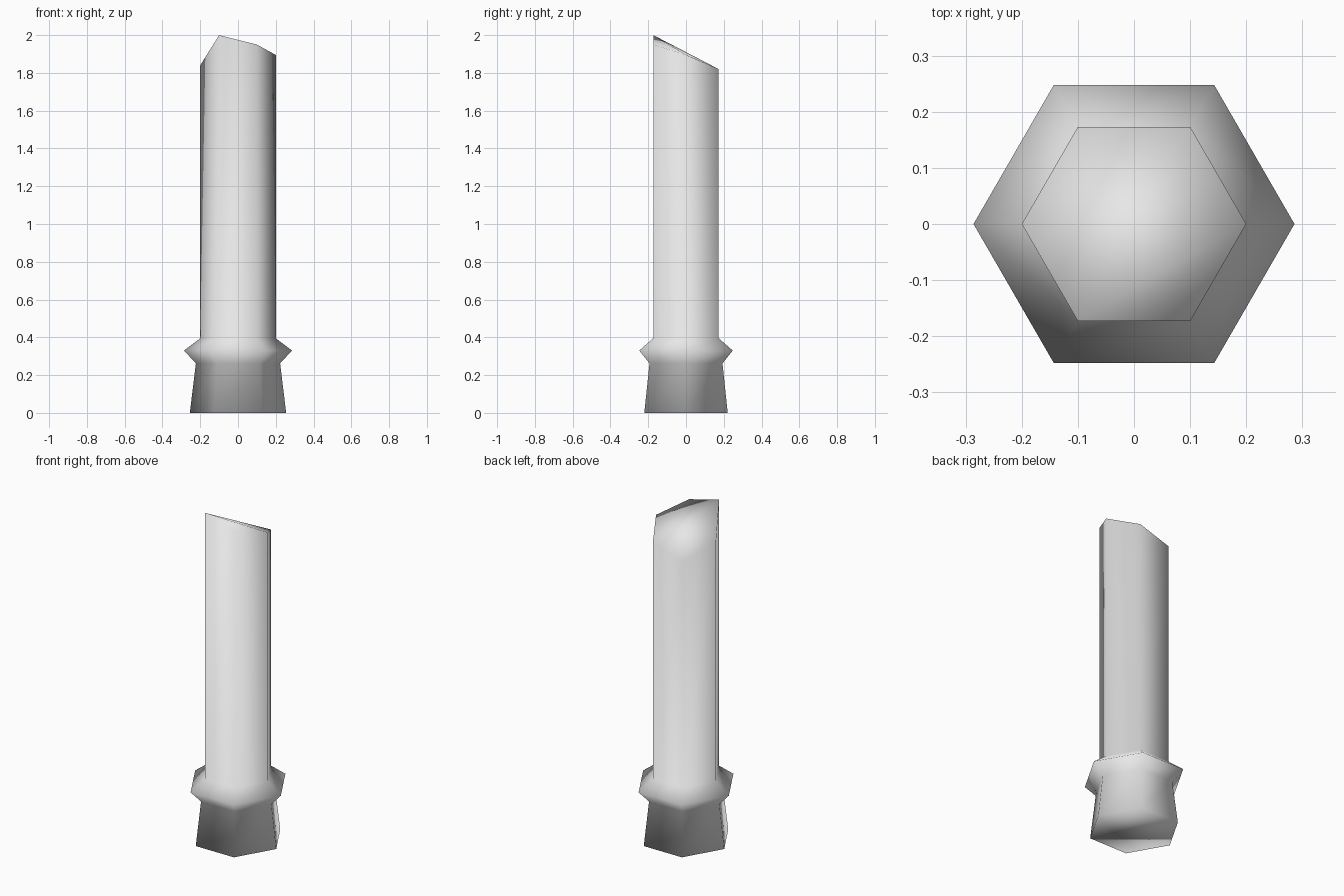
import bpy
import bmesh
from math import cos, sin, radians

cube = bpy.data.objects.get("Cube")
if cube:
    bpy.data.objects.remove(cube)

SIDES = 6

# One plain grey for the whole post
grey = bpy.data.materials.new("light_grey")
grey.use_nodes = True
colour = (0.8, 0.8, 0.8, 1)
grey.diffuse_color = colour
grey.node_tree.nodes["Principled BSDF"].inputs["Base Color"].default_value = colour

bm = bmesh.new()


def add_ring(radius, heights):
    """Hexagonal ring, first corner on +x, one height per corner."""
    return [bm.verts.new((radius * cos(radians(60 * i)),
                          radius * sin(radians(60 * i)), z))
            for i, z in enumerate(heights)]


# Flared foot, neck, pointed collar and start of the shaft: (radius, height)
profile = [(0.255, 0), (0.223, 0.262), (0.286, 0.33), (0.2, 0.395)]
rings = [add_ring(r, [z] * SIDES) for r, z in profile]

# Shaft ends in a slanted, uneven break
rings.append(add_ring(0.2, [1.895, 1.82, 1.755, 1.84, 2.0, 1.95]))

# Side walls
for low, high in zip(rings, rings[1:]):
    for i in range(SIDES):
        j = (i + 1) % SIDES
        bm.faces.new((low[i], low[j], high[j], high[i]))

# Flat underside
bm.faces.new(reversed(rings[0]))

# Broken top, fanned out from its highest corner
top = rings[-1]
peak = max(range(SIDES), key=lambda i: top[i].co.z)
for k in range(1, SIDES - 1):
    bm.faces.new((top[peak], top[(peak + k) % SIDES], top[(peak + k + 1) % SIDES]))

for face in bm.faces:
    face.smooth = True

mesh = bpy.data.meshes.new("broken_post")
bm.to_mesh(mesh)
bm.free()
mesh.materials.append(grey)
post = bpy.data.objects.new("broken_post", mesh)
bpy.context.collection.objects.link(post)
